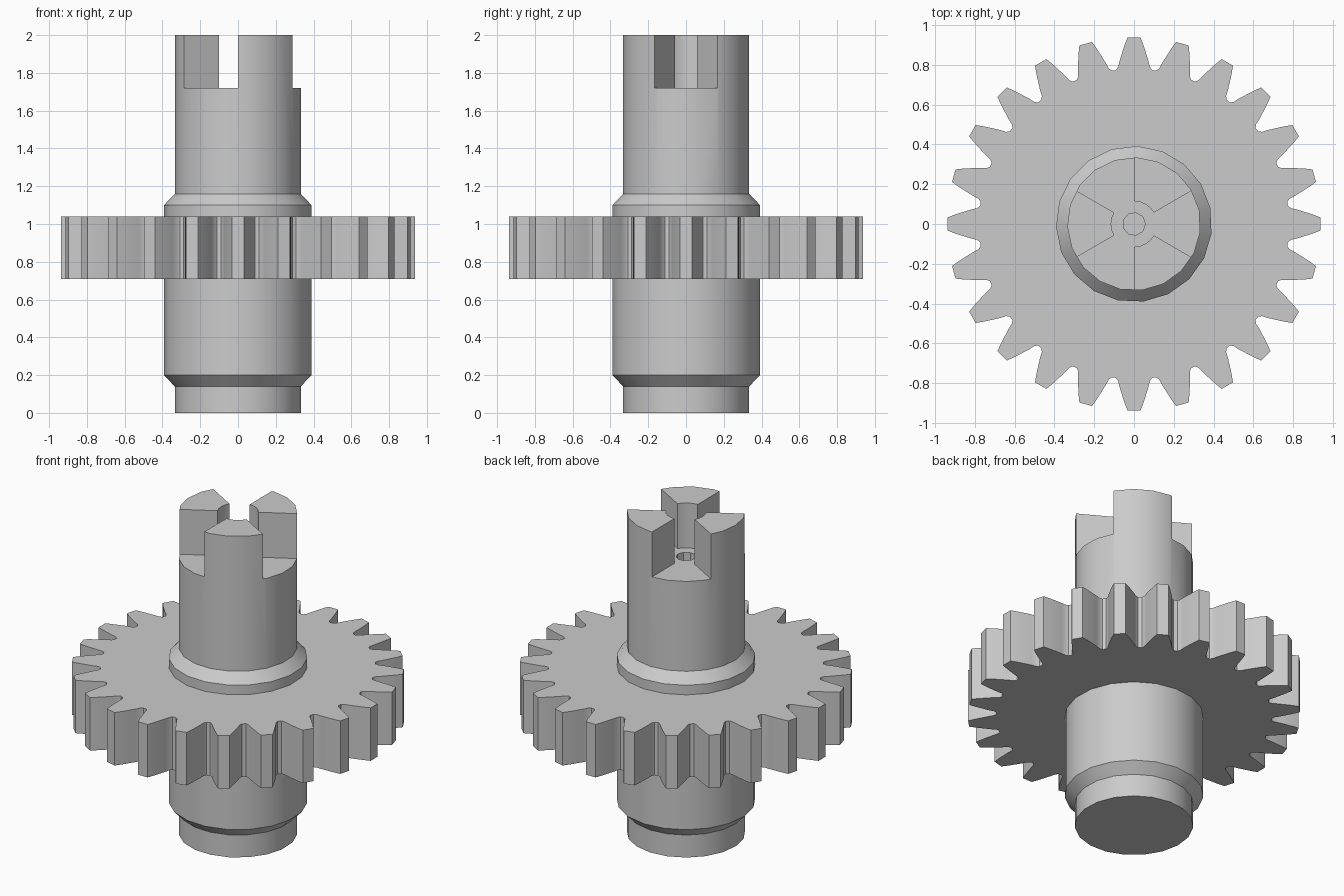
import bpy, bmesh
from math import cos, sin, radians, tau

if "Cube" in bpy.data.objects:
    bpy.data.objects.remove(bpy.data.objects["Cube"])

steel = bpy.data.materials.new("grey steel")
steel.use_nodes = True
GREY = (0.6, 0.6, 0.6, 1.0)
steel.diffuse_color = GREY
steel.node_tree.nodes["Principled BSDF"].inputs["Base Color"].default_value = GREY


def polar(r, degrees):
    return r * cos(radians(degrees)), r * sin(radians(degrees))


def loft(name, rings):
    """Skin a stack of (outline, z) rings and cap both ends."""
    bm = bmesh.new()
    loops = [[bm.verts.new((x, y, z)) for x, y in outline] for outline, z in rings]
    n = len(loops[0])
    for low, high in zip(loops, loops[1:]):
        for i in range(n):
            j = (i + 1) % n
            bm.faces.new((low[i], low[j], high[j], high[i]))
    bm.faces.new(loops[0][::-1])
    bm.faces.new(loops[-1])
    mesh = bpy.data.meshes.new(name)
    bm.to_mesh(mesh)
    bm.free()
    mesh.materials.append(steel)
    obj = bpy.data.objects.new(name, mesh)
    bpy.context.collection.objects.link(obj)
    return obj


def circle(r, sides, start=0.0):
    return [polar(r, start + i * 360 / sides) for i in range(sides)]


def select(obj):
    bpy.ops.object.select_all(action="DESELECT")
    obj.select_set(True)
    bpy.context.view_layer.objects.active = obj


def cut(obj, cutter):
    cutter.hide_render = True
    mod = obj.modifiers.new("cut", "BOOLEAN")
    mod.operation = "DIFFERENCE"
    mod.solver = "EXACT"
    mod.object = cutter
    select(obj)
    bpy.ops.object.modifier_apply(modifier=mod.name)
    bpy.data.objects.remove(cutter)


def smooth(obj):
    select(obj)
    bpy.ops.object.shade_smooth_by_angle(angle=radians(28))


# Stepped shaft with chamfered shoulders
SIDES, TURN = 19, 87.6
steps = [(0.335, 0), (0.335, 0.14), (0.392, 0.20), (0.392, 1.10),
         (0.335, 1.16), (0.335, 2.0)]
shaft = loft("shaft", [(circle(r, SIDES, TURN), z) for r, z in steps])

# Three open sectors leave three coupling jaws around a central bore
outline = []
for middle in (0, 120, 240):
    outline += [polar(0.6, middle + a) for a in (-30, 0, 30)]
    outline += [polar(0.115, middle + a) for a in (30, 45, 60, 75, 90)]
cut(shaft, loft("jaw_cutter", [(outline, 1.72), (outline, 2.2)]))

# Small blind hole between the jaws
hole = circle(0.057, 9)
cut(shaft, loft("hole_cutter", [(hole, 1.4), (hole, 1.9)]))
smooth(shaft)

# Spur gear: one tooth flank mirrored, then repeated around the axis
TEETH = 24
flank = [(0.778, 6.7), (0.792, 5.75), (0.82, 5.1), (0.865, 3.9),
         (0.905, 2.9), (0.938, 2.0)]
tooth = [(r, -a) for r, a in flank] + flank[::-1]
outline = [polar(r, a + i * 360 / TEETH) for i in range(TEETH) for r, a in tooth]
gear = loft("gear", [(outline, 0.71), (outline, 1.04)])
seat = circle(0.38, SIDES, TURN)
cut(gear, loft("seat_cutter", [(seat, 0.5), (seat, 1.3)]))
smooth(gear)
